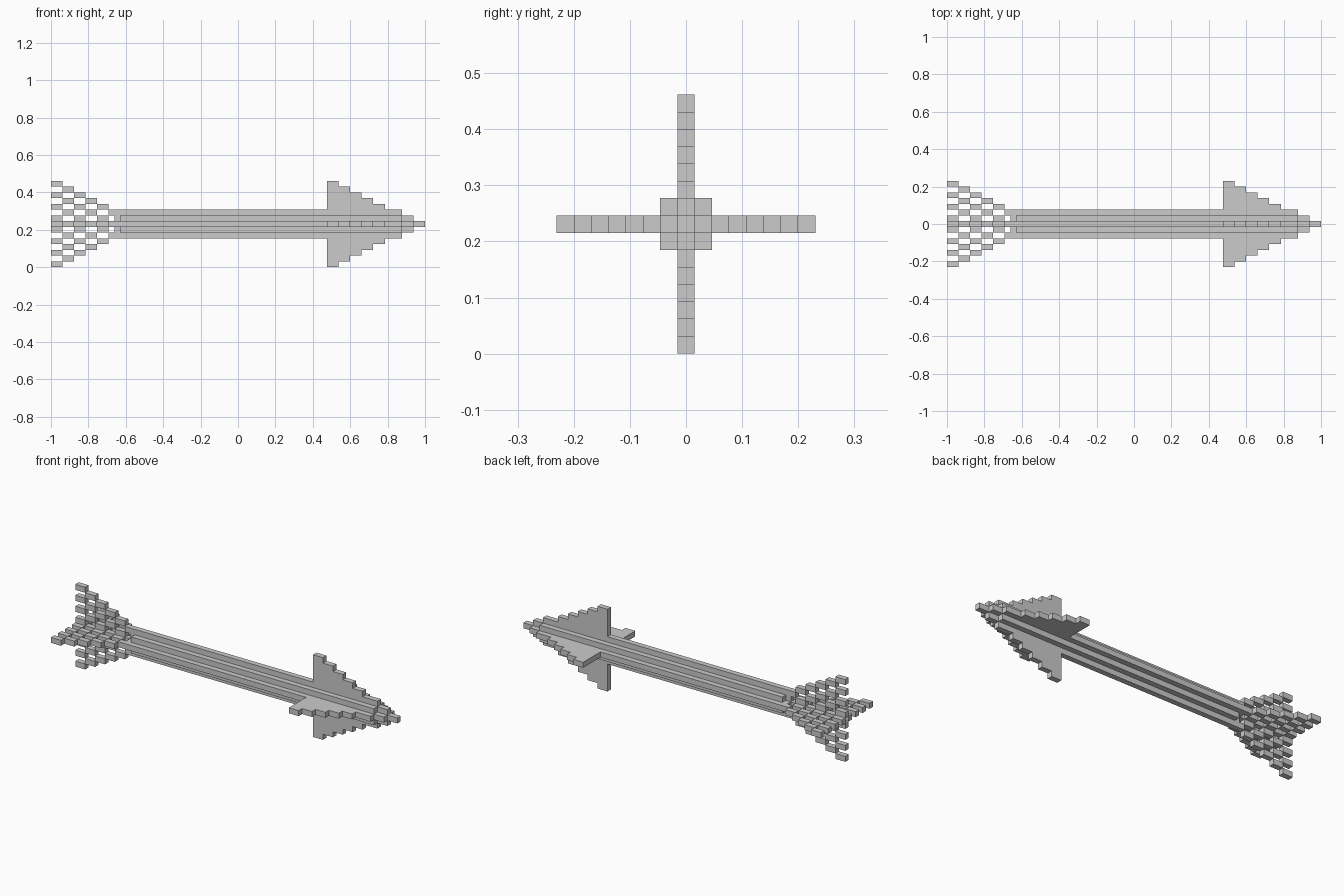
import bpy, bmesh
from mathutils import Vector

if "Cube" in bpy.data.objects:
    bpy.data.objects.remove(bpy.data.objects["Cube"])

U = 2 / 65          # one voxel; the arrow is 65 x 15 x 15 voxels


def run(x0, x1, y, z):
    return {(x, y, z) for x in range(x0, x1)}


def arms(x0, x1, r):
    """Same run on all four fins at distance r from the axis."""
    return run(x0, x1, r, 0) | run(x0, x1, -r, 0) | run(x0, x1, 0, r) | run(x0, x1, 0, -r)


# Shaft: core, ridges and corner filling, stepping down to the point
shaft = run(12, 65, 0, 0) | arms(11, 63, 1) | arms(10, 61, 2)
for sy in (-1, 1):
    for sz in (-1, 1):
        shaft |= run(12, 61, sy, sz)

# Arrowhead: four stepped triangular blades
head = set()
for r in range(3, 8):
    head |= arms(48, 64 - 2 * r, r)

# Feathers: four chequered triangular fins, cells two voxels long
feathers = set()
for r in range(8):
    for c in range(6):
        if (r + c) % 2 and c <= 7 - r:
            feathers |= arms(2 * c, 2 * c + 2, r)
feathers -= shaft

solid = shaft | head | feathers


def build(name, cells):
    """Make the outer skin of a set of voxels and merge its flat areas."""
    bm = bmesh.new()
    for cell in cells:
        for axis in range(3):
            for s in (-1, 1):
                n = list(cell)
                n[axis] += s
                if tuple(n) in solid:
                    continue
                a, b = (axis + 1) % 3, (axis + 2) % 3
                quad = []
                for i, j in ((-1, -1), (1, -1), (1, 1), (-1, 1)):
                    p = Vector((cell[0] - 32, cell[1], cell[2] + 7.5))
                    p[axis] += s / 2
                    p[a] += i * s / 2
                    p[b] += j / 2
                    quad.append(bm.verts.new(p * U))
                bm.faces.new(quad)
    bmesh.ops.remove_doubles(bm, verts=bm.verts, dist=U * 0.01)
    bmesh.ops.dissolve_limit(bm, angle_limit=0.01, verts=bm.verts, edges=bm.edges)
    mesh = bpy.data.meshes.new(name)
    bm.to_mesh(mesh)
    bm.free()
    bpy.context.collection.objects.link(bpy.data.objects.new(name, mesh))


build("shaft", shaft)
build("arrowhead_blades", head)
build("feathers", feathers)
